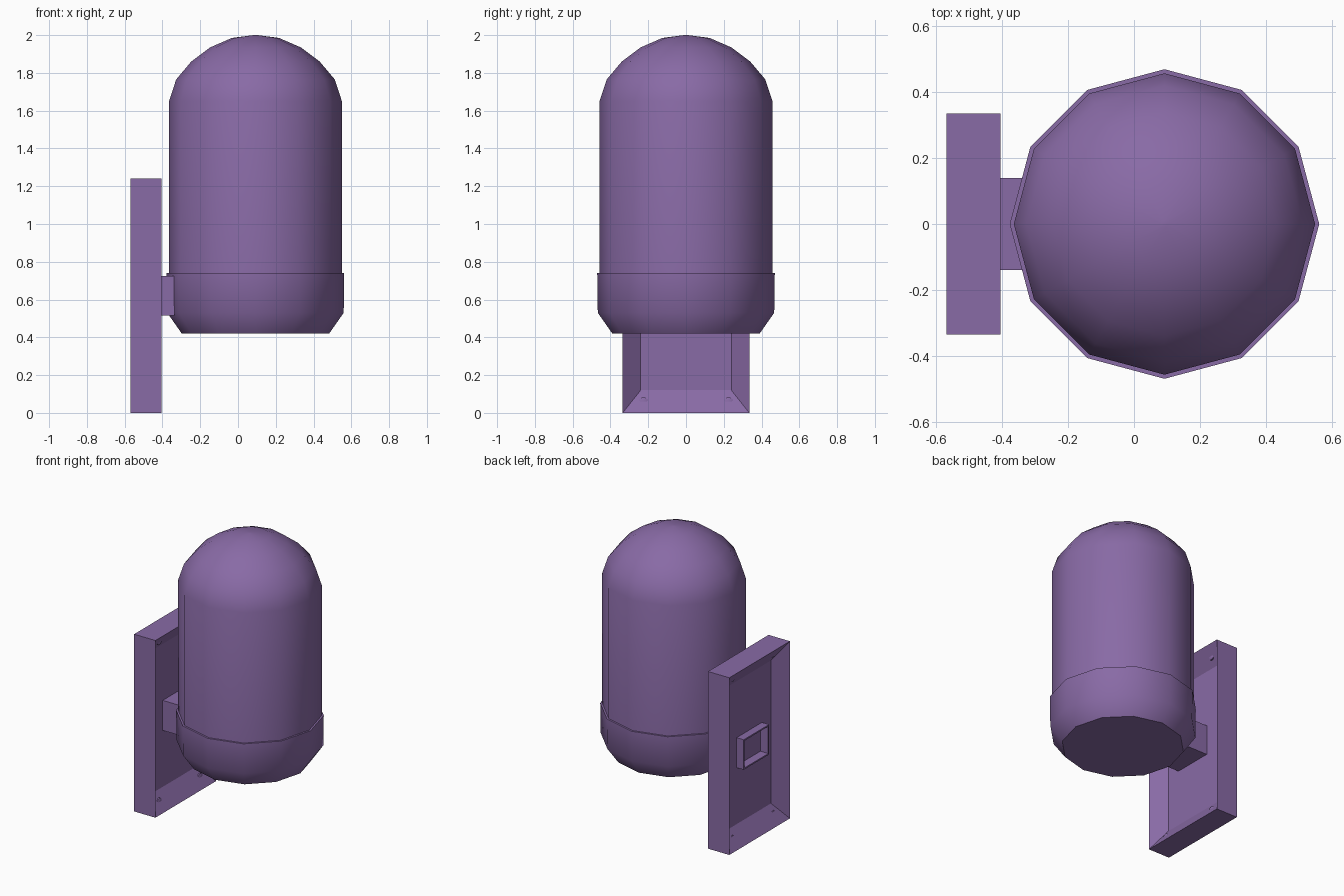
import bpy, bmesh, math

cube = bpy.data.objects.get("Cube")
if cube:
    bpy.data.objects.remove(cube, do_unlink=True)

# Single paint colour
purple = bpy.data.materials.new("purple_paint")
purple.use_nodes = True
colour = (0.25, 0.145, 0.38, 1)
purple.diffuse_color = colour
purple.node_tree.nodes["Principled BSDF"].inputs["Base Color"].default_value = colour


def loft(name, rings, smooth=None):
    """Skin a list of equal rings of points and cap both ends."""
    bm = bmesh.new()
    loops = [[bm.verts.new(p) for p in ring] for ring in rings]
    n = len(loops[0])
    for a, b in zip(loops, loops[1:]):
        for i in range(n):
            j = (i + 1) % n
            bm.faces.new((a[i], a[j], b[j], b[i]))
    bm.faces.new(loops[0][::-1])
    bm.faces.new(loops[-1])
    bmesh.ops.recalc_face_normals(bm, faces=bm.faces)
    mesh = bpy.data.meshes.new(name)
    bm.to_mesh(mesh)
    bm.free()
    mesh.materials.append(purple)
    obj = bpy.data.objects.new(name, mesh)
    bpy.context.collection.objects.link(obj)
    if smooth:
        bpy.ops.object.select_all(action='DESELECT')
        obj.select_set(True)
        bpy.context.view_layer.objects.active = obj
        bpy.ops.object.shade_smooth_by_angle(angle=math.radians(smooth))
    return obj


def circle(r, z, sides=12, cx=0.0925):
    return [(cx + r * math.cos(math.tau * i / sides),
             r * math.sin(math.tau * i / sides), z) for i in range(sides)]


def rect(x, half_y, half_z, cz=0.62):
    return [(x, sy * half_y, cz + sz * half_z)
            for sy, sz in ((-1, -1), (1, -1), (1, 1), (-1, 1))]


# Domed shade
shade = [(0.4575, 0.6), (0.4575, 1.65), (0.42, 1.765), (0.34, 1.86),
         (0.24, 1.935), (0.125, 1.985), (0.01, 2.0)]
loft("domed_shade", [circle(r, z) for r, z in shade], 40)

# Base cup with a chamfered underside
cup = [(0.39, 0.42), (0.467, 0.53), (0.47, 0.74), (0.45, 0.74)]
loft("base_cup", [circle(r, z) for r, z in cup], 40)

# Wall plate, dished on both faces
loft("wall_plate", [rect(-0.485, 0.24, 0.5), rect(-0.405, 0.335, 0.62),
                    rect(-0.57, 0.335, 0.62), rect(-0.49, 0.24, 0.5)])

# Square arm, hollow at the wall end
loft("mounting_arm", [rect(-0.335, 0.14, 0.105), rect(-0.545, 0.14, 0.105),
                      rect(-0.545, 0.13, 0.095), rect(-0.49, 0.125, 0.09)])

# Corner screws set into the dished rim
for sy in (-1, 1):
    for side, sz in (("lower", -1), ("upper", 1)):
        rings = [[(x, sy * 0.225 + r * math.cos(math.tau * i / 10),
                   0.62 + sz * 0.565 + r * math.sin(math.tau * i / 10))
                  for i in range(10)]
                 for x, r in ((-0.52, 0.028), (-0.45, 0.028), (-0.445, 0.018))]
        loft(f"{side}_screw_{'right' if sy < 0 else 'left'}", rings, 50)
